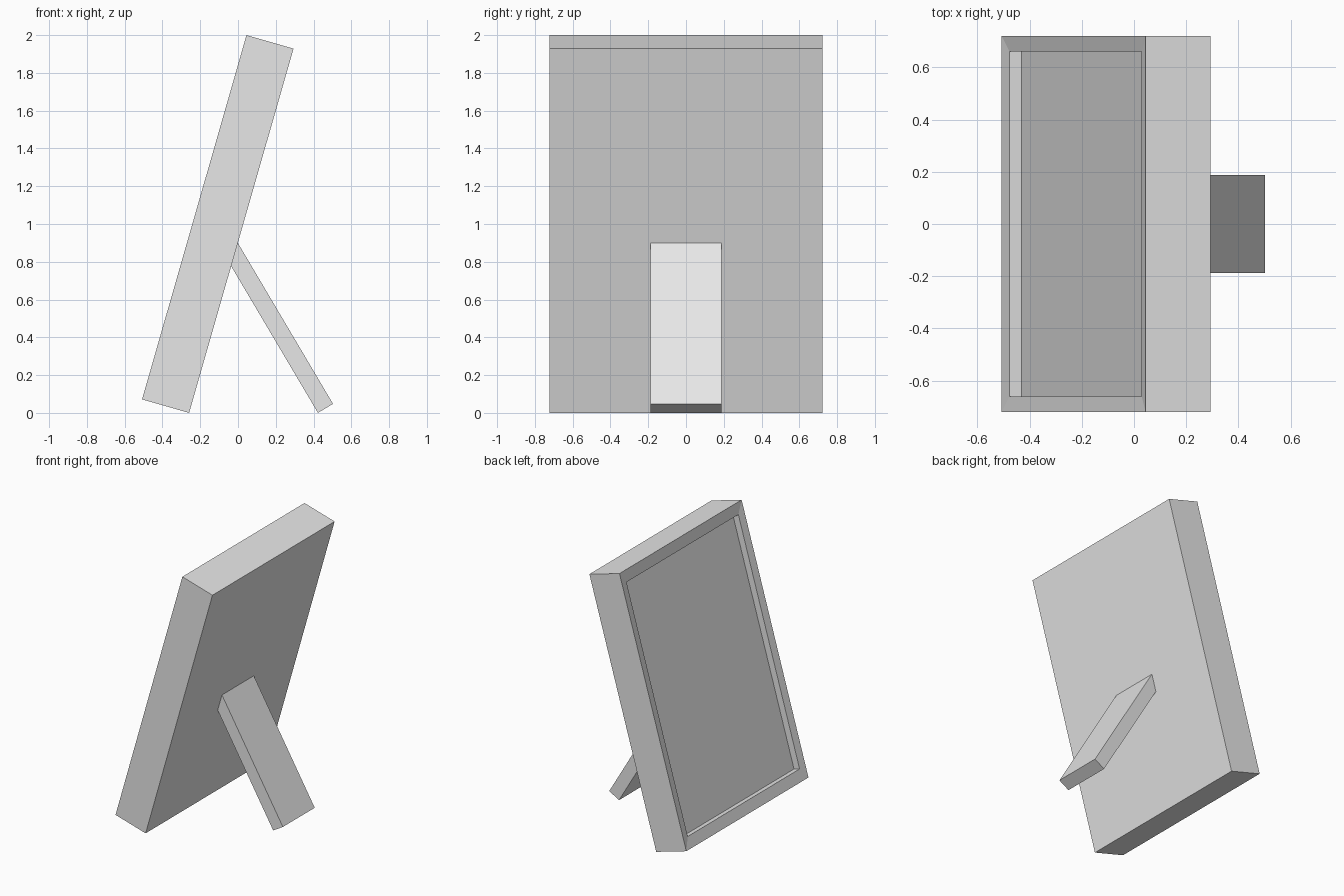
import bpy
import bmesh
from math import radians
from mathutils import Matrix, Vector

default = bpy.data.objects.get("Cube")
if default:
    bpy.data.objects.remove(default, do_unlink=True)

# One plain grey for the whole stand
grey = bpy.data.materials.new("plain grey")
grey.use_nodes = True
colour = (0.8, 0.8, 0.8, 1.0)
grey.diffuse_color = colour
grey.node_tree.nodes["Principled BSDF"].inputs["Base Color"].default_value = colour


def box(size):
    bm = bmesh.new()
    bmesh.ops.create_cube(bm, size=1.0, matrix=Matrix.Diagonal((*size, 1.0)))
    return bm


def finish(bm, name, location, tilt):
    bmesh.ops.recalc_face_normals(bm, faces=bm.faces)
    mesh = bpy.data.meshes.new(name)
    bm.to_mesh(mesh)
    bm.free()
    mesh.materials.append(grey)
    obj = bpy.data.objects.new(name, mesh)
    obj.location = location
    obj.rotation_euler = (0, radians(tilt), 0)
    bpy.context.collection.objects.link(obj)
    return obj


def extrude_face(bm, face, scale, push):
    """Extrude a face, scaling it in its plane and pushing it along x."""
    new = bmesh.ops.extrude_discrete_faces(bm, faces=[face])["faces"][0]
    for v in new.verts:
        v.co = Vector((v.co.x + push, v.co.y * scale, v.co.z * scale))
    return new


# Picture frame: slightly sloped rails, then a recessed picture panel
bm = box((0.259, 1.443, 2.006))
front = min(bm.faces, key=lambda f: f.calc_center_median().x)
opening = extrude_face(bm, front, 0.916, 0.008)
extrude_face(bm, opening, 1.0, 0.048)
finish(bm, "picture_frame", (-0.107, 0, 1.0), 16)

# Prop leg: its foot rests on the ground, its top runs into the frame's back
length = 1.03
bm = box((0.093, 0.376, length))
bmesh.ops.translate(bm, verts=bm.verts, vec=(0, 0, length / 2))
finish(bm, "prop_leg", (0.463, 0, 0.024), -30.6)
